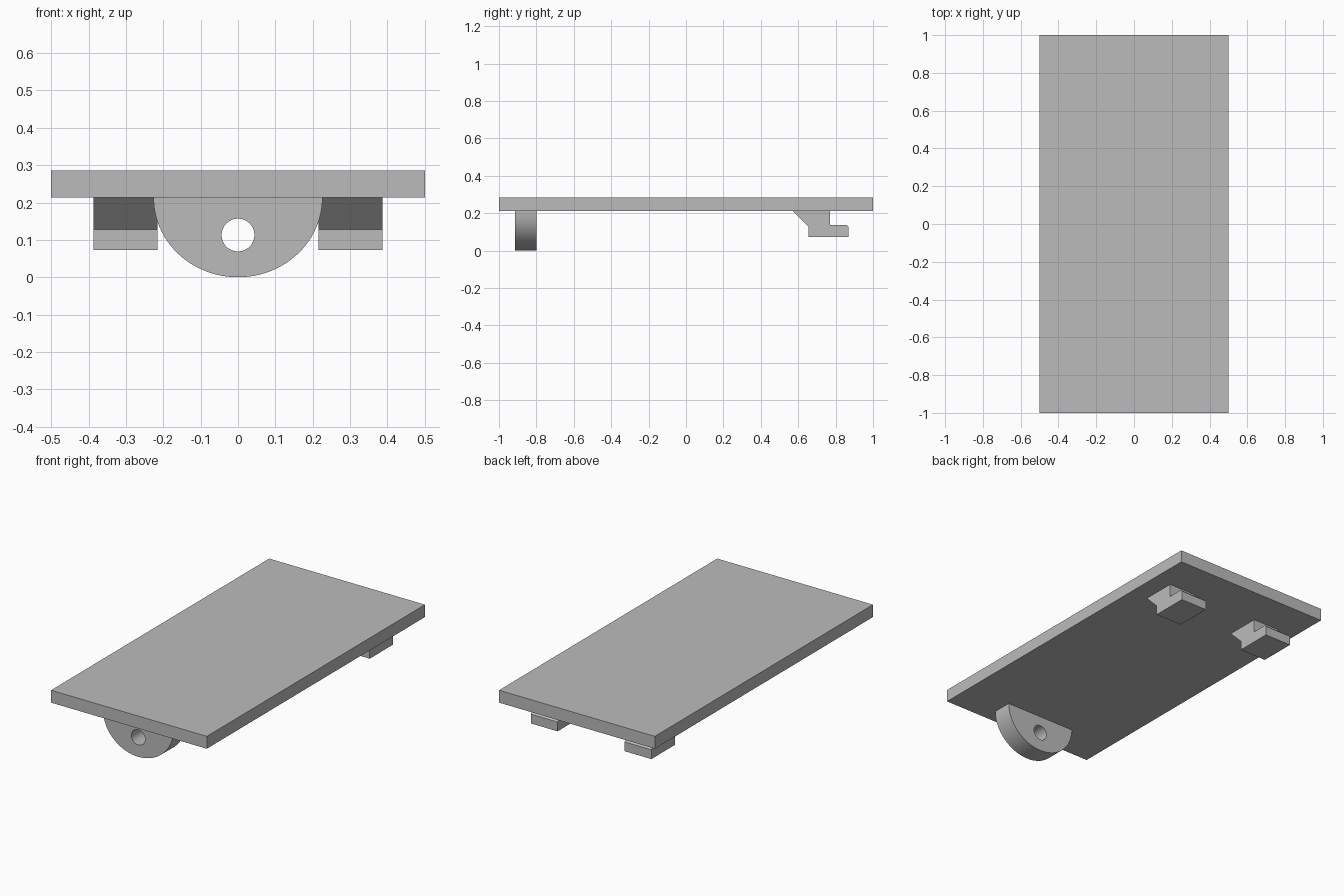
import bpy, bmesh, math
from mathutils import Vector

cube = bpy.data.objects.get("Cube")
if cube:
    bpy.data.objects.remove(cube, do_unlink=True)

# Single grey material
GREY = (0.5, 0.5, 0.5, 1.0)
grey = bpy.data.materials.new("plain_grey")
grey.use_nodes = True
grey.diffuse_color = GREY
grey.node_tree.nodes["Principled BSDF"].inputs["Base Color"].default_value = GREY


def extruded(name, loops, direction, smooth=False):
    """Fill closed outlines (later ones are holes) and extrude them to a solid."""
    bm = bmesh.new()
    edges = []
    for loop in loops:
        verts = [bm.verts.new(p) for p in loop]
        edges += [bm.edges.new((v, verts[i - 1])) for i, v in enumerate(verts)]
    bmesh.ops.triangle_fill(bm, edges=edges, use_beauty=True)
    result = bmesh.ops.extrude_face_region(bm, geom=bm.faces[:])
    moved = [g for g in result["geom"] if isinstance(g, bmesh.types.BMVert)]
    bmesh.ops.translate(bm, verts=moved, vec=Vector(direction))
    bmesh.ops.recalc_face_normals(bm, faces=bm.faces[:])
    mesh = bpy.data.meshes.new(name)
    bm.to_mesh(mesh)
    bm.free()
    mesh.materials.append(grey)
    obj = bpy.data.objects.new(name, mesh)
    bpy.context.collection.objects.link(obj)
    if smooth:
        bpy.ops.object.select_all(action="DESELECT")
        obj.select_set(True)
        bpy.context.view_layer.objects.active = obj
        bpy.ops.object.shade_smooth_by_angle(angle=math.radians(30))
    return obj


def arc(rx, rz, y, z, start, sweep, count):
    angles = [start + sweep * i / count for i in range(count + 1)]
    return [(rx * math.cos(a), y, z + rz * math.sin(a)) for a in angles]


UNDERSIDE, TOP = 0.213, 0.285

# Flat top plate
extruded("top_plate",
         [[(-0.5, -1, UNDERSIDE), (0.5, -1, UNDERSIDE),
           (0.5, 1, UNDERSIDE), (-0.5, 1, UNDERSIDE)]],
         (0, 0, TOP - UNDERSIDE))

# Rounded front lug with a pin hole
lug_front = -0.915
outline = arc(0.226, UNDERSIDE, lug_front, UNDERSIDE, math.pi, math.pi, 48)
hole = arc(0.044, 0.044, lug_front, 0.113, 0, math.tau, 32)[:-1]
extruded("front_lug", [outline, hole], (0, 0.115, 0), smooth=True)

# Pair of rear hooks
hook_profile = [(0.57, UNDERSIDE), (0.655, 0.128), (0.655, 0.073), (0.87, 0.073),
                (0.87, 0.127), (0.86, 0.137), (0.77, 0.137), (0.77, UNDERSIDE)]
for side, sign in (("left", 1), ("right", -1)):
    extruded(side + "_rear_hook",
             [[(sign * 0.215, y, z) for y, z in hook_profile]],
             (sign * 0.172, 0, 0))
